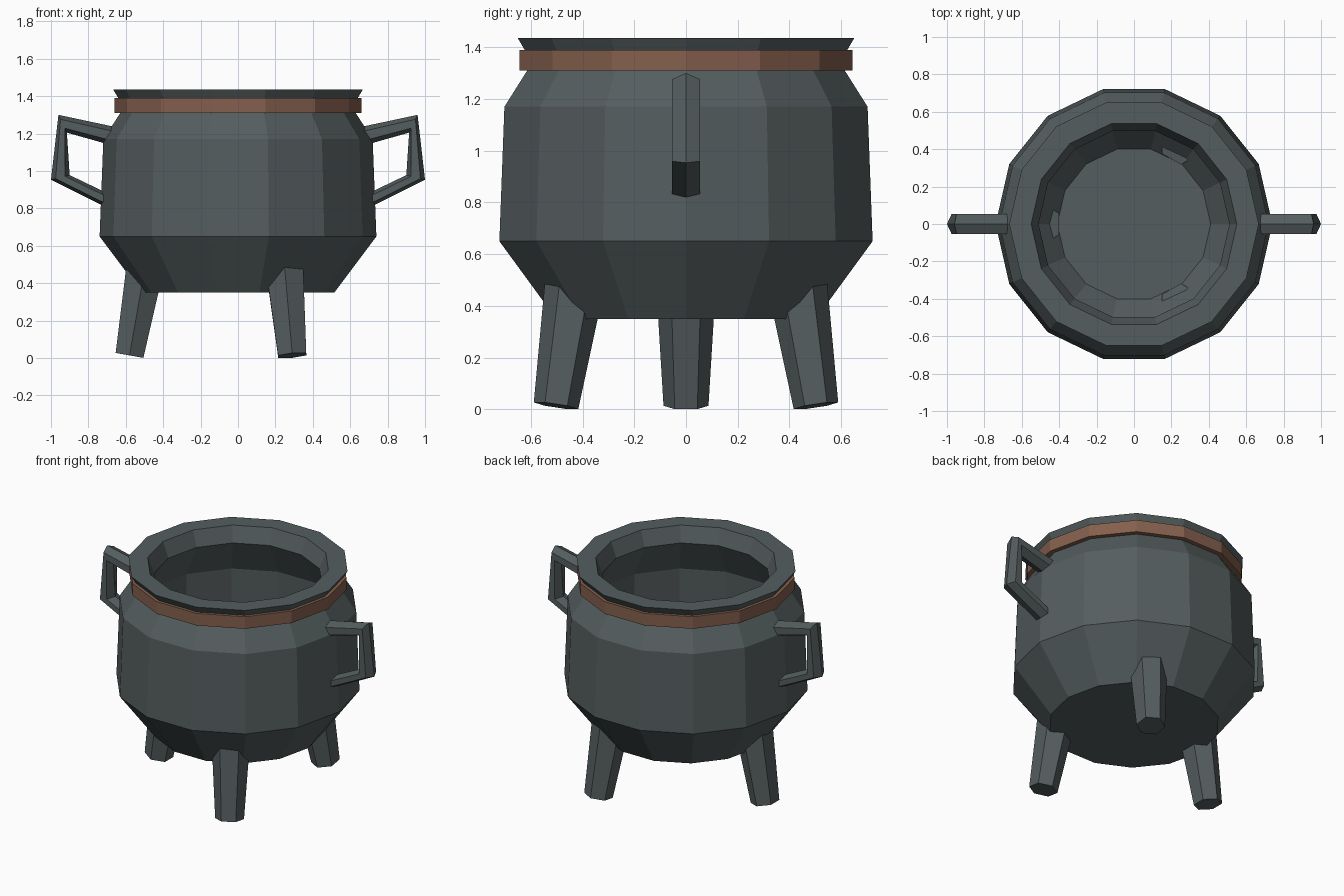
import bpy, bmesh, math
from mathutils import Vector, Matrix

if "Cube" in bpy.data.objects:
    bpy.data.objects.remove(bpy.data.objects["Cube"])

SIDES = 14


def material(name, rgb):
    m = bpy.data.materials.new(name)
    m.diffuse_color = (*rgb, 1)
    m.use_nodes = True
    m.node_tree.nodes["Principled BSDF"].inputs["Base Color"].default_value = m.diffuse_color
    return m


IRON = material("iron", (0.09, 0.11, 0.113))
COPPER = material("copper", (0.23, 0.115, 0.075))


def skin(name, rings, mat, closed=False):
    """Bridge equal-sized vertex rings; cap the ends unless the loop is closed."""
    bm = bmesh.new()
    rows = [[bm.verts.new(p) for p in ring] for ring in rings]
    n = len(rows[0])
    pairs = list(zip(rows, rows[1:])) + ([(rows[-1], rows[0])] if closed else [])
    for a, b in pairs:
        for i in range(n):
            j = (i + 1) % n
            bm.faces.new((a[i], a[j], b[j], b[i]))
    if not closed:
        bm.faces.new(rows[0][::-1])
        bm.faces.new(rows[-1])
    bmesh.ops.recalc_face_normals(bm, faces=bm.faces)
    me = bpy.data.meshes.new(name)
    bm.to_mesh(me)
    bm.free()
    me.materials.append(mat)
    ob = bpy.data.objects.new(name, me)
    bpy.context.collection.objects.link(ob)
    return ob


def circle(r, z, n=SIDES, start=0.0):
    return [Vector((r * math.cos(start + math.tau * i / n),
                    r * math.sin(start + math.tau * i / n), z)) for i in range(n)]


# Pot: outer wall up to the flared lip, then inner wall down to the floor
profile = [(0.515, 0.35), (0.74, 0.65), (0.72, 1.17), (0.61, 1.34), (0.667, 1.435),
           (0.55, 1.435), (0.51, 1.335), (0.63, 1.11), (0.65, 0.70), (0.41, 0.42)]
skin("pot_body", [circle(r, z) for r, z in profile], IRON)

# Copper band under the lip
band = [(0.59, 1.31), (0.66, 1.31), (0.66, 1.39), (0.59, 1.39)]
skin("copper_band", [circle(r, z) for r, z in band], COPPER, closed=True)

# Three splayed hexagonal legs
for k, deg in enumerate((60, 180, 300)):
    place = (Matrix.Rotation(math.radians(deg), 4, 'Z')
             @ Matrix.Translation((0.58, 0, 0.014))
             @ Matrix.Rotation(math.radians(-10), 4, 'Y'))
    rings = [[place @ p for p in circle(r, z, 6, math.pi / 6)]
             for r, z in ((0.087, 0), (0.115, 0.47))]
    skin(f"leg_{k + 1}", rings, IRON)

# Two bent side handles: outer and inner ridge (x, z) at each bend
bends = [((0.66, 1.236), (0.66, 1.133)), ((0.96, 1.30), (0.915, 1.205)),
         ((1.0, 0.953), (0.90, 0.978)), ((0.68, 0.793), (0.68, 0.872))]
for side, name in ((1, "right_handle"), (-1, "left_handle")):
    rings = []
    for (ox, oz), (ix, iz) in bends:
        ring = []
        for t, y in ((0, 0), (0.25, 0.054), (0.75, 0.054),
                     (1, 0), (0.75, -0.054), (0.25, -0.054)):
            ring.append((side * (ox + (ix - ox) * t), y, oz + (iz - oz) * t))
        rings.append(ring)
    skin(name, rings, IRON)
